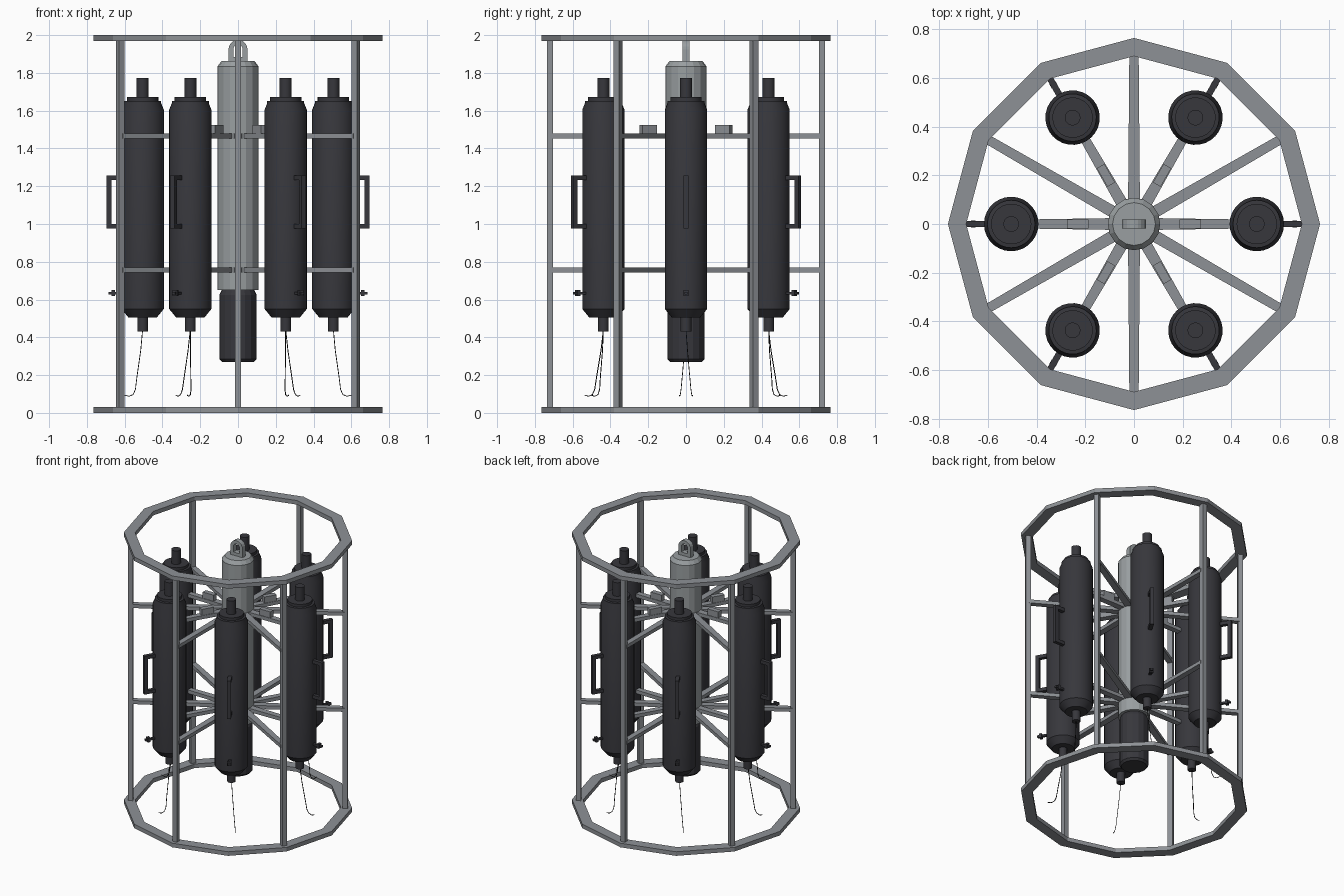
import bpy, bmesh, math
from mathutils import Matrix, Vector

cube = bpy.data.objects.get("Cube")
if cube:
    bpy.data.objects.remove(cube, do_unlink=True)


def material(name, r, g, b):
    m = bpy.data.materials.new(name)
    m.use_nodes = True
    m.diffuse_color = (r, g, b, 1)
    bsdf = next(n for n in m.node_tree.nodes if n.type == 'BSDF_PRINCIPLED')
    bsdf.inputs["Base Color"].default_value = (r, g, b, 1)
    return m


FRAME = material("frame grey", 0.27, 0.285, 0.305)
HOUSING = material("housing light grey", 0.32, 0.345, 0.355)
DARK = material("bottle charcoal", 0.038, 0.038, 0.045)
BLACK = material("line black", 0.01, 0.01, 0.01)


def finish(name, bm, mat, angle=0.0, smooth=False):
    """Turn a bmesh into an object, turned about the vertical axis."""
    bmesh.ops.recalc_face_normals(bm, faces=bm.faces)
    mesh = bpy.data.meshes.new(name)
    bm.to_mesh(mesh)
    bm.free()
    mesh.materials.append(mat)
    ob = bpy.data.objects.new(name, mesh)
    bpy.context.collection.objects.link(ob)
    ob.rotation_euler.z = angle
    if smooth:
        bpy.ops.object.select_all(action='DESELECT')
        ob.select_set(True)
        bpy.context.view_layer.objects.active = ob
        bpy.ops.object.shade_smooth_by_angle(angle=math.radians(25))
    return ob


def lathe(bm, profile, sides, x=0.0, closed=False):
    """Revolve (radius, z) points about a vertical axis at x."""
    rings = []
    for r, z in profile:
        turns = [math.tau * i / sides for i in range(sides)]
        rings.append([bm.verts.new((x + r * math.cos(a), r * math.sin(a), z)) for a in turns])
    pairs = list(zip(rings, rings[1:]))
    if closed:
        pairs.append((rings[-1], rings[0]))
    else:
        bm.faces.new(rings[0])
        bm.faces.new(rings[-1])
    for low, high in pairs:
        for i in range(sides):
            j = (i + 1) % sides
            bm.faces.new((low[i], low[j], high[j], high[i]))


def box(bm, x0, x1, width, z0, z1):
    """Block reaching along x from x0 to x1, centred on y."""
    size = Matrix.Diagonal((x1 - x0, width, z1 - z0, 1))
    place = Matrix.Translation(((x0 + x1) / 2, 0, (z0 + z1) / 2))
    return bmesh.ops.create_cube(bm, size=1, matrix=place @ size)['verts']


# Twelve-sided hoops at the top and bottom
for name, z in (("bottom_hoop", 0.0), ("top_hoop", 1.97)):
    bm = bmesh.new()
    lathe(bm, [(0.69, z), (0.765, z), (0.765, z + 0.03), (0.69, z + 0.03)], 12, closed=True)
    finish(name, bm, FRAME)


def spoke(name, length, angle):
    """Two arms, slightly wider at the hub."""
    bm = bmesh.new()
    for z in (0.757, 1.465):
        for v in box(bm, 0.05, length, 0.038, z - 0.013, z + 0.013):
            if v.co.x < 0.1:
                v.co.y *= 1.3
    finish(name, bm, FRAME, angle)


# Upright posts with their spokes
for i in range(6):
    a = math.radians(30 + 60 * i)
    bm = bmesh.new()
    box(bm, 0.703, 0.737, 0.034, 0.02, 1.98)
    finish(f"post_{i + 1}", bm, FRAME, a)
    spoke(f"post_spokes_{i + 1}", 0.715, a)

# Central housing and the darker canister below it
bm = bmesh.new()
lathe(bm, [(0.108, 0.65), (0.108, 1.835), (0.088, 1.862)], 16)
finish("central_housing", bm, HOUSING)
bm = bmesh.new()
lathe(bm, [(0.085, 0.27), (0.098, 0.285), (0.098, 0.625), (0.085, 0.655)], 16)
finish("lower_canister", bm, DARK)

# Lifting eye: a rounded arch swept as a flat strip
bm = bmesh.new()
path = [(1, 1.855)] + [(math.cos(math.pi * k / 10), 1.925 + 0.05 * math.sin(math.pi * k / 10))
                       for k in range(11)] + [(-1, 1.855)]
sections = []
for c, z in path:
    inner_z = 1.925 + (z - 1.925) * 0.5 if z > 1.925 else z
    sections.append([bm.verts.new((c * w, y, h)) for w, h, y in
                     ((0.05, z, -0.018), (0.05, z, 0.018),
                      (0.025, inner_z, 0.018), (0.025, inner_z, -0.018))])
for s, t in zip(sections, sections[1:]):
    for k in range(4):
        n = (k + 1) % 4
        bm.faces.new((s[k], s[n], t[n], t[k]))
bm.faces.new(sections[0])
bm.faces.new(sections[-1])
box(bm, -0.03, 0.03, 0.036, 1.855, 1.885)
finish("lifting_eye", bm, HOUSING)

# Sampling bottles with handles, taps, release blocks and trailing lines
BOTTLE = [(0.028, 0.43), (0.028, 0.505), (0.075, 0.505), (0.112, 0.55), (0.112, 1.605),
          (0.098, 1.64), (0.098, 1.65), (0.083, 1.652), (0.083, 1.672),
          (0.032, 1.672), (0.032, 1.772)]
LINE = [(0.505, 0.0, 0.44), (0.515, 0.008, 0.33), (0.535, 0.02, 0.19),
        (0.543, 0.026, 0.125), (0.555, 0.03, 0.097), (0.577, 0.033, 0.088), (0.6, 0.035, 0.094)]
for i in range(6):
    a = math.radians(60 * i)
    tag = i + 1
    spoke(f"bottle_spokes_{tag}", 0.42, a)

    bm = bmesh.new()
    lathe(bm, BOTTLE, 28, x=0.505)
    finish(f"bottle_{tag}", bm, DARK, a, smooth=True)

    bm = bmesh.new()
    box(bm, 0.60, 0.695, 0.026, 1.232, 1.257)
    box(bm, 0.60, 0.695, 0.026, 0.975, 1.0)
    box(bm, 0.67, 0.695, 0.026, 1.0, 1.232)
    finish(f"handle_{tag}", bm, DARK, a)

    bm = bmesh.new()
    box(bm, 0.60, 0.685, 0.018, 0.627, 0.641)
    box(bm, 0.652, 0.67, 0.028, 0.618, 0.65)
    finish(f"tap_{tag}", bm, DARK, a)

    bm = bmesh.new()
    box(bm, 0.187, 0.275, 0.036, 1.475, 1.523)
    finish(f"release_block_{tag}", bm, FRAME, a)

    curve = bpy.data.curves.new(f"line_{tag}", 'CURVE')
    curve.dimensions = '3D'
    curve.bevel_depth = 0.0025
    curve.bevel_resolution = 0
    spline = curve.splines.new('POLY')
    spline.points.add(len(LINE) - 1)
    for p, co in zip(spline.points, LINE):
        p.co = Vector(co).to_4d()
    curve.materials.append(BLACK)
    ob = bpy.data.objects.new(f"trailing_line_{tag}", curve)
    bpy.context.collection.objects.link(ob)
    ob.rotation_euler.z = a
